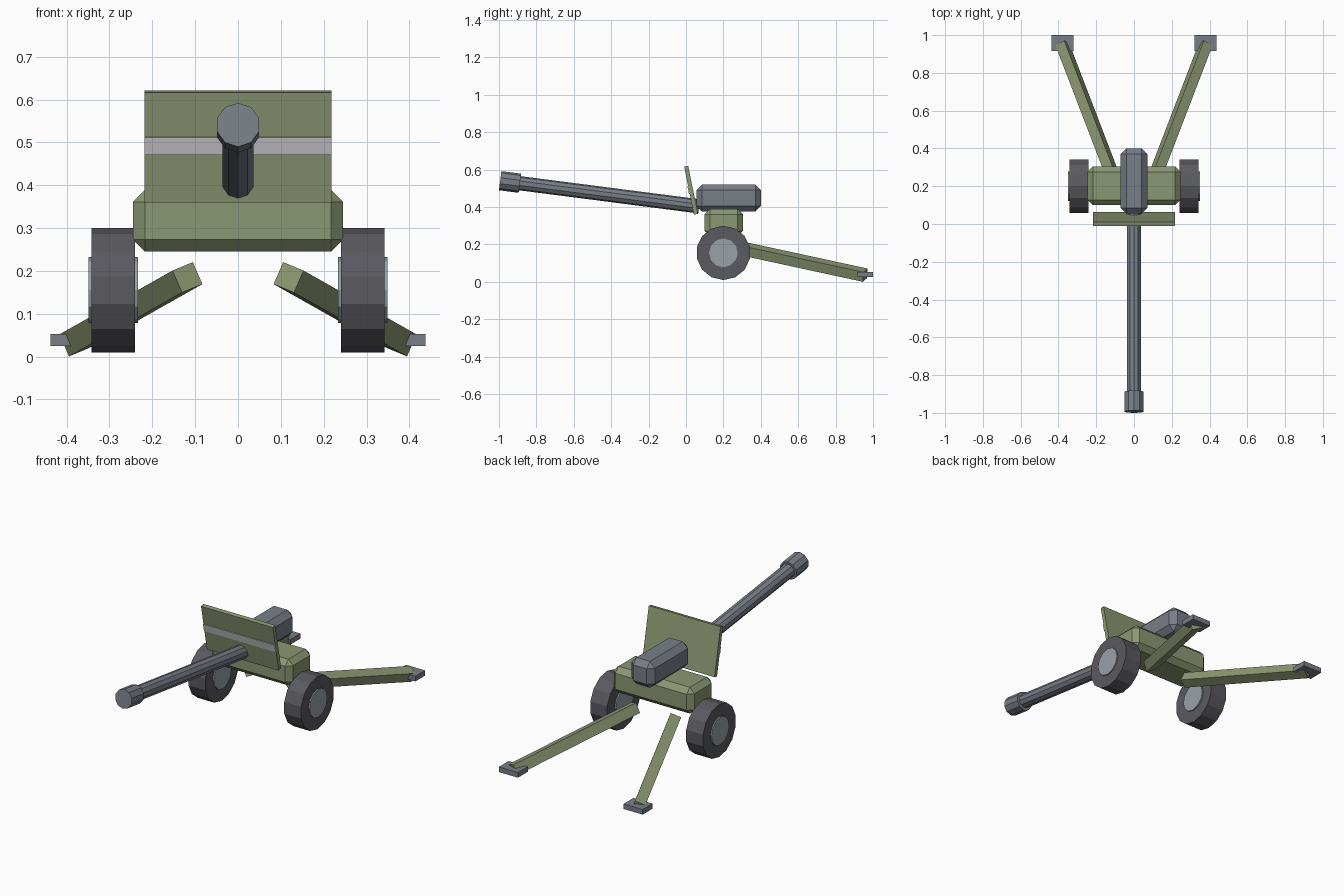
import bpy
import bmesh
from math import pi
from mathutils import Vector, Matrix

old = bpy.data.objects.get("Cube")
if old:
    bpy.data.objects.remove(old, do_unlink=True)


def material(name, rgb, rough=0.8):
    m = bpy.data.materials.new(name)
    m.use_nodes = True
    m.diffuse_color = (*rgb, 1)
    bsdf = m.node_tree.nodes["Principled BSDF"]
    bsdf.inputs["Base Color"].default_value = (*rgb, 1)
    bsdf.inputs["Roughness"].default_value = rough
    return m


OLIVE = material("olive paint", (0.26, 0.31, 0.17))
STEEL = material("gun steel", (0.19, 0.21, 0.245))
RUBBER = material("tyre rubber", (0.10, 0.10, 0.115))
HUB = material("hub metal", (0.32, 0.36, 0.39))
PALE = material("pale stripe", (0.56, 0.55, 0.56))


def add(name, bm, mat, matrix):
    mesh = bpy.data.meshes.new(name)
    bm.to_mesh(mesh)
    bm.free()
    mesh.materials.append(mat)
    ob = bpy.data.objects.new(name, mesh)
    ob.matrix_world = matrix
    bpy.context.scene.collection.objects.link(ob)
    return ob


def box(name, size, mat, matrix, bevel=0):
    bm = bmesh.new()
    bmesh.ops.create_cube(bm, size=1)
    bmesh.ops.scale(bm, vec=size, verts=bm.verts)
    if bevel:
        bmesh.ops.bevel(bm, geom=bm.edges[:], offset=bevel, segments=1,
                        affect='EDGES', profile=0.5)
    return add(name, bm, mat, matrix)


def cylinder(name, radius, length, sides, mat, matrix):
    bm = bmesh.new()
    bmesh.ops.create_cone(bm, cap_ends=True, segments=sides, radius1=radius,
                          radius2=radius, depth=length)
    return add(name, bm, mat, matrix)


def along(a, b):
    """Frame halfway from a to b with local z along the line, and its length."""
    d = b - a
    turn = Vector((0, 0, 1)).rotation_difference(d).to_matrix().to_4x4()
    return Matrix.Translation((a + b) / 2) @ turn, d.length


at = Matrix.Translation

# Carriage and breech, chamfered blocks
box("carriage", (0.49, 0.205, 0.144), OLIVE, at((0, 0.202, 0.317)), 0.028)
box("breech", (0.142, 0.345, 0.145), STEEL, at((0, 0.228, 0.448)), 0.03)

# Leaning shield with a stripe on its front
lean = at((0, 0.027, 0.49)) @ Matrix.Rotation(0.2, 4, 'X')
box("shield", (0.436, 0.022, 0.262), OLIVE, lean)
box("shield_stripe", (0.436, 0.005, 0.042), PALE, lean @ at((0, -0.0125, 0.004)))

# Barrel and muzzle on one raised axis
breech_end = Vector((0, 0.07, 0.404))
muzzle_end = Vector((0, -0.9934, 0.541))
axis = (muzzle_end - breech_end).normalized()
frame, length = along(breech_end, muzzle_end - axis * 0.02)
cylinder("barrel", 0.038, length, 10, STEEL, frame)
frame, length = along(muzzle_end - axis * 0.106, muzzle_end)
cylinder("muzzle", 0.0515, length, 10, STEEL, frame)

# Wheels, hubs, trail legs and feet on both sides
roll = Matrix.Rotation(pi / 2, 4, 'Y') @ Matrix.Rotation(pi / 2, 4, 'Z')
for side, s in (("left", 1), ("right", -1)):
    hub = at((s * 0.291, 0.2, 0.155)) @ roll
    cylinder(side + "_tyre", 0.145, 0.102, 14, RUBBER, hub)
    cylinder(side + "_hub", 0.077, 0.116, 12, HUB, hub)
    frame, length = along(Vector((s * 0.118, 0.27, 0.185)),
                          Vector((s * 0.382, 0.958, 0.036)))
    box(side + "_trail_leg", (0.056, 0.056, length), OLIVE, frame)
    box(side + "_foot", (0.116, 0.085, 0.028), STEEL, at((s * 0.379, 0.9575, 0.039)))
